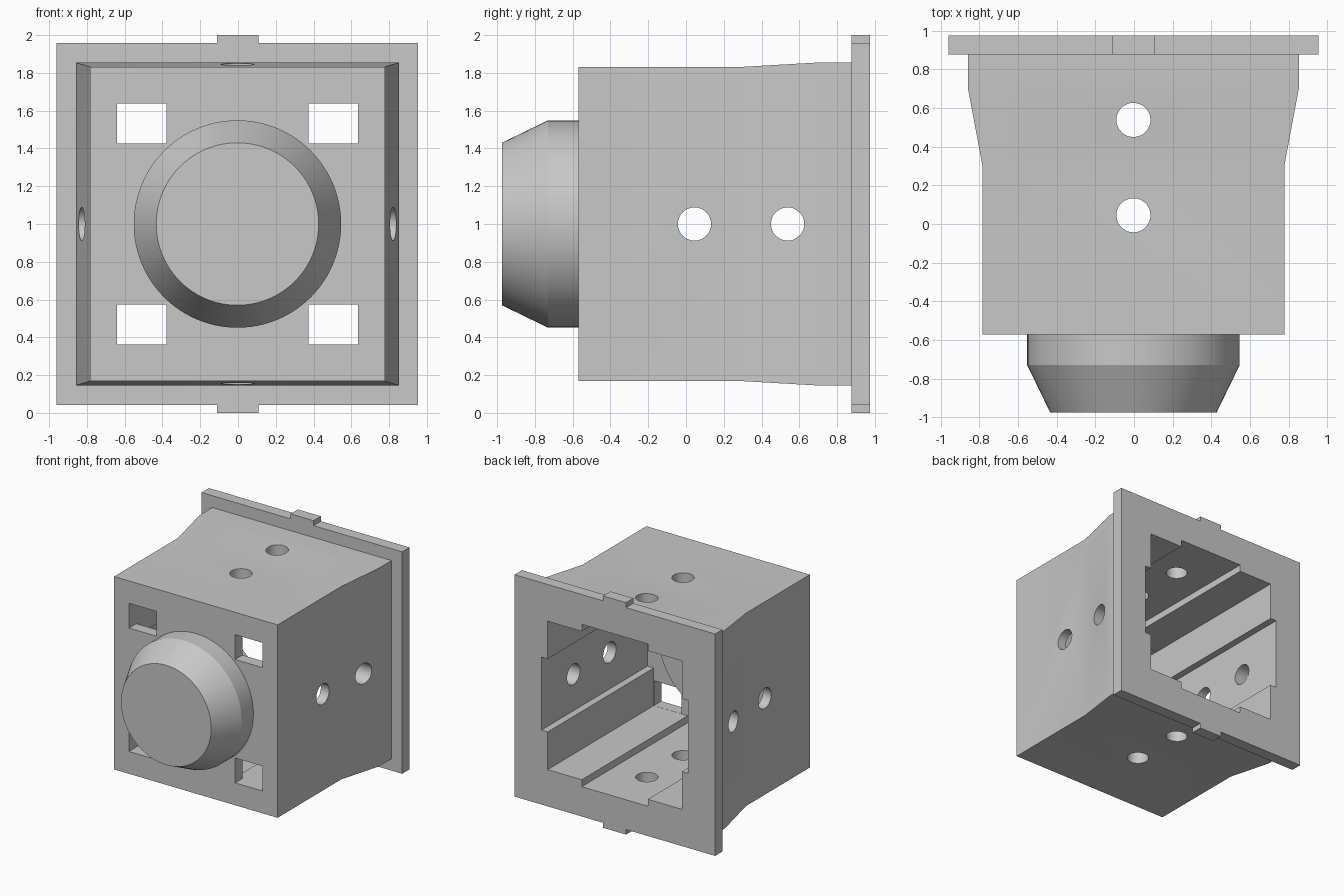
import bpy, bmesh, math

if "Cube" in bpy.data.objects:
    bpy.data.objects.remove(bpy.data.objects["Cube"])

CX, CZ = -0.003, 1.0   # axis of the housing

grey = bpy.data.materials.new("plain grey")
grey.diffuse_color = (0.58, 0.58, 0.58, 1)
grey.use_nodes = True
grey.node_tree.nodes["Principled BSDF"].inputs["Base Color"].default_value = grey.diffuse_color


def make(name, bm):
    bmesh.ops.recalc_face_normals(bm, faces=bm.faces)
    me = bpy.data.meshes.new(name)
    bm.to_mesh(me)
    bm.free()
    me.materials.append(grey)
    ob = bpy.data.objects.new(name, me)
    bpy.context.collection.objects.link(ob)
    return ob


def loft(name, rings):
    """Skin equal-length rings of points and close both ends."""
    bm = bmesh.new()
    rows = [[bm.verts.new(p) for p in ring] for ring in rings]
    n = len(rows[0])
    for a, b in zip(rows, rows[1:]):
        for i in range(n):
            j = (i + 1) % n
            bm.faces.new((a[i], a[j], b[j], b[i]))
    bm.faces.new(rows[0])
    bm.faces.new(rows[-1][::-1])
    return make(name, bm)


def rect(y, hx, hz):
    return [(CX + sx * hx, y, CZ + sz * hz)
            for sx, sz in ((-1, -1), (1, -1), (1, 1), (-1, 1))]


def circle(y, r, n=96):
    return [(CX + r * math.cos(2 * math.pi * i / n), y,
             CZ + r * math.sin(2 * math.pi * i / n)) for i in range(n)]


def box(name, x0, x1, y0, y1, z0, z1):
    return loft(name, [[(x0, y, z0), (x1, y, z0), (x1, y, z1), (x0, y, z1)]
                       for y in (y0, y1)])


def smooth(ob):
    bpy.ops.object.select_all(action='DESELECT')
    ob.select_set(True)
    bpy.context.view_layer.objects.active = ob
    bpy.ops.object.shade_smooth_by_angle(angle=math.radians(20))


def cut(target, cutter):
    mod = target.modifiers.new("cut", 'BOOLEAN')
    mod.operation, mod.solver, mod.object = 'DIFFERENCE', 'EXACT', cutter
    bpy.context.view_layer.objects.active = target
    bpy.ops.object.modifier_apply(modifier=mod.name)
    bpy.data.objects.remove(cutter)


# Housing: square body flaring into a rear flange
housing = loft("housing", [
    rect(-0.57, 0.78, 0.832), rect(0.30, 0.78, 0.832),
    rect(0.70, 0.855, 0.855), rect(0.875, 0.855, 0.855),
    rect(0.875, 0.957, 0.957), rect(0.975, 0.957, 0.957)])

# Cavity open at the back, with a shallow channel along each wall
w, d, c = 0.64, 0.70, 0.315
quarter = [(w, -w), (w, -c), (d, -c), (d, c), (w, c)]
outline = []
for k in range(4):
    for x, z in quarter:
        for _ in range(k):
            x, z = -z, x
        outline.append((CX + x, CZ + z))
cut(housing, loft("cavity_cutter", [[(x, y, z) for x, z in outline]
                                    for y in (-0.47, 1.1)]))

# Four rectangular windows through the front wall
for sx in (-1, 1):
    for sz in (-1, 1):
        xs = sorted((CX + sx * 0.375, CX + sx * 0.638))
        zs = sorted((CZ + sz * 0.425, CZ + sz * 0.639))
        cut(housing, box("window_cutter", *xs, -0.7, -0.4, *zs))

# Two round holes through every side wall
for y in (0.045, 0.538):
    for axis in ("x", "z"):
        rings = []
        for e in (-1.2, 1.2):
            ring = []
            for i in range(48):
                t = 2 * math.pi * i / 48
                u, v = 0.088 * math.cos(t), 0.088 * math.sin(t)
                ring.append((e, y + u, CZ + v) if axis == "x"
                            else (CX + u, y + v, CZ + e))
            rings.append(ring)
        cut(housing, loft("hole_cutter", rings))
smooth(housing)

# Locating tabs on the top and bottom edges of the flange
box("top_tab", -0.11, 0.108, 0.875, 0.975, CZ + 0.957, 2.0)
box("bottom_tab", -0.11, 0.108, 0.875, 0.975, 0.0, CZ - 0.957)

# Round front knob with a tapered nose, ending just inside the front wall
knob = loft("front_knob", [circle(-0.975, 0.43), circle(-0.73, 0.549),
                           circle(-0.41, 0.549)])
smooth(knob)
